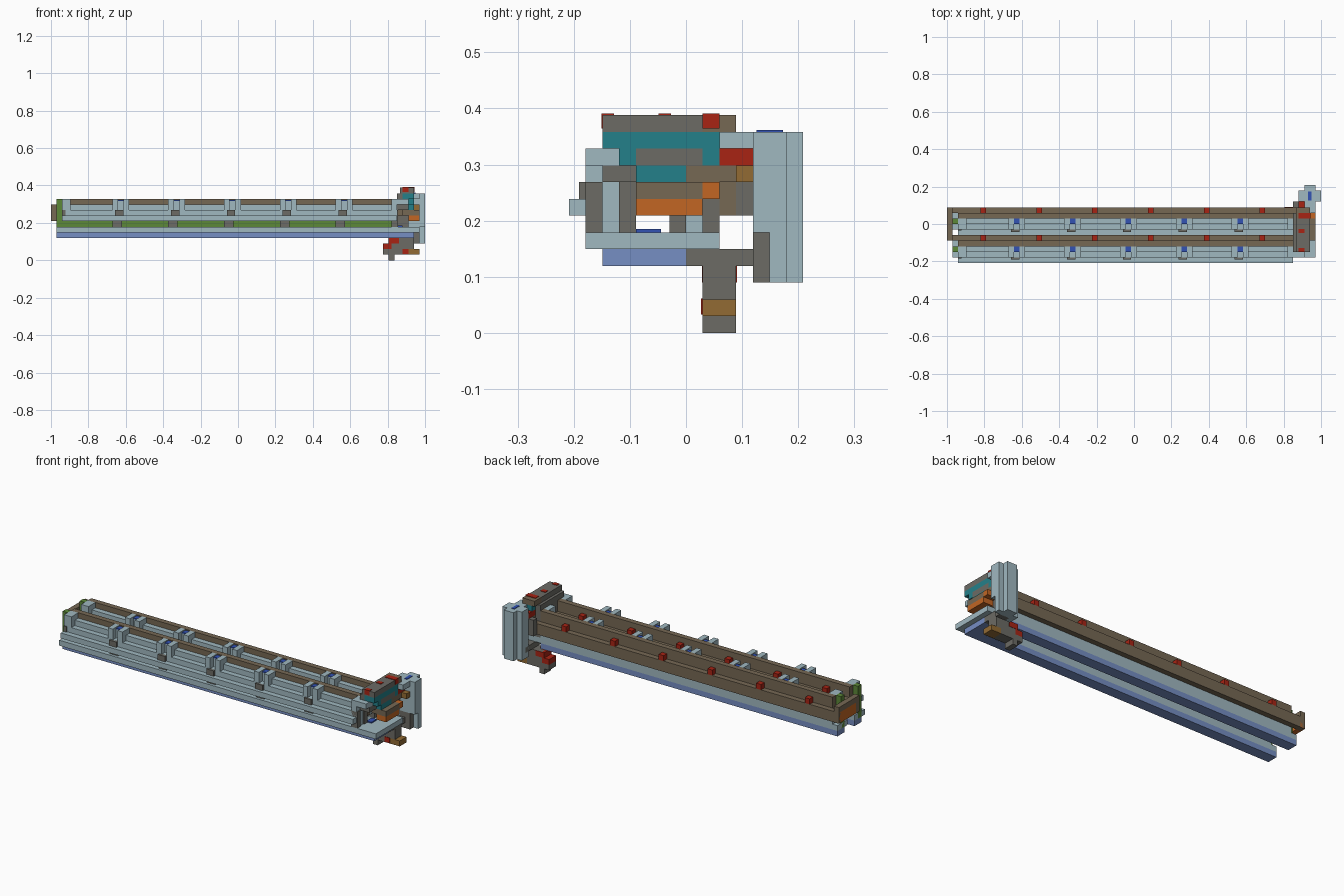
import bpy, bmesh

cube = bpy.data.objects.get("Cube")
if cube:
    bpy.data.objects.remove(cube)

U = 2 / 67  # one grid block; the model is 67 x 14 x 13 blocks


def make_mat(name, rgb):
    lin = [((c / 255 + 0.055) / 1.055) ** 2.4 for c in rgb] + [1]
    m = bpy.data.materials.new(name)
    m.use_nodes = True
    m.diffuse_color = lin
    m.node_tree.nodes["Principled BSDF"].inputs["Base Color"].default_value = lin
    return m


LIGHT = make_mat("pale_blue_grey", (160, 184, 192))
BROWN = make_mat("dull_brown", (118, 104, 84))
GREY = make_mat("warm_grey", (108, 107, 101))
RED = make_mat("deep_red", (168, 36, 20))
TEAL = make_mat("teal", (36, 128, 138))
ORANGE = make_mat("orange", (194, 102, 36))
OCHRE = make_mat("ochre", (146, 107, 52))
GREEN = make_mat("moss_green", (92, 136, 56))
VIOLET = make_mat("periwinkle", (118, 142, 196))
BLUE = make_mat("strong_blue", (50, 82, 180))


def place(x, y, z):
    return ((x - 33.5) * U, (y - 7) * U, z * U)


def finish(name, bm, mat):
    bmesh.ops.recalc_face_normals(bm, faces=bm.faces)
    me = bpy.data.meshes.new(name)
    bm.to_mesh(me)
    bm.free()
    me.materials.append(mat)
    ob = bpy.data.objects.new(name, me)
    bpy.context.collection.objects.link(ob)
    return ob


def box(name, mat, xs, ys, zs):
    """Block given as (low, high) ranges in grid blocks."""
    bm = bmesh.new()
    bmesh.ops.create_cube(bm, size=1)
    for v in bm.verts:
        v.co = place(*(r[0] if c < 0 else r[1] for c, r in zip(v.co, (xs, ys, zs))))
    return finish(name, bm, mat)


def extrude(name, mat, profile, xs, dy):
    """Side profile of (y, z) points swept along x."""
    bm = bmesh.new()
    face = bm.faces.new([bm.verts.new(place(xs[0], y + dy, z)) for y, z in profile])
    out = bmesh.ops.extrude_face_region(bm, geom=[face])
    verts = [g for g in out["geom"] if isinstance(g, bmesh.types.BMVert)]
    bmesh.ops.translate(bm, verts=verts, vec=((xs[1] - xs[0]) * U, 0, 0))
    return finish(name, bm, mat)


STEPS = [(1, 5), (4, 5), (4, 7), (3, 7), (3, 10), (2, 10), (2, 9), (1, 9),
         (1, 8), (0, 8), (0, 7), (2, 7), (2, 6), (1, 6)]
BEAM = [(3, 7), (5, 7), (5, 9), (4, 9), (4, 11), (3, 11)]

# Two matching stepped rails with their backing beams
for side, d in (("front", 0), ("rear", 5)):
    extrude(side + "_rail", LIGHT, STEPS, (2, 62), d)
    extrude(side + "_beam", BROWN, BEAM, (2, 62), d)
    box(side + "_beam_tip", BROWN, (0, 2), (4 + d, 5 + d), (7, 9))
    box(side + "_keel", VIOLET, (1, 62), (2 + d, 4 + d), (4, 5))
    box(side + "_rail_foot", LIGHT, (1, 2), (1 + d, 4 + d), (5, 6))
    box(side + "_green_strip", GREEN, (2, 62), (1.8 + d, 2 + d), (6, 7))
    box(side + "_end_post", GREEN, (1, 2), (2 + d, 3 + d), (5, 11))
    # Clips along the rail, each a pair of posts around a blue pin
    for k in range(5):
        x = 11 + 10 * k
        for px in (x, x + 2):
            box(side + "_clip_post", LIGHT, (px, px + 1), (1 + d, 3 + d), (9, 11))
        box(side + "_clip_back", LIGHT, (x, x + 3), (2 + d, 3 + d), (10, 10.6))
        box(side + "_clip_pin", BLUE, (x + 1, x + 2), (2 + d, 3 + d), (10.6, 10.8))
        box(side + "_clip_block", GREY, (x + .5, x + 2), (.6 + d, 1.2 + d), (8, 9))
        box(side + "_strip_joint", GREY, (x, x + 1.7), (1.5 + d, 1.9 + d), (6, 7))
    # Half clips at both ends
    box(side + "_left_clip", LIGHT, (2, 3.5), (1 + d, 3 + d), (9, 11))
    box(side + "_left_block", GREY, (2, 2.6), (.8 + d, 2 + d), (8, 9))
    box(side + "_right_clip", LIGHT, (61, 62), (1 + d, 3 + d), (9, 11))
    box(side + "_right_block", GREY, (61, 62.2), (1 + d, 2 + d), (6, 9))
    box(side + "_right_inner_block", GREY, (61, 62.2), (3 + d, 4 + d), (6, 9))
    # Red studs on the beam ledge
    for k in range(6):
        x = 6 + 10 * k
        box(side + "_stud", RED, (x, x + 1), (4 + d, 5 + d), (9, 10))

box("beam_patch", GREY, (54, 61), (5, 5.4), (7, 8))

# Cross bar joining the beams at the far end
box("cross_bar_top", BROWN, (0, 1), (4, 10), (9, 10))
box("cross_bar_base", ORANGE, (0, 1), (4, 10), (7, 9))

# Platform under the head
box("platform", LIGHT, (62, 66), (1, 9), (5, 6))
box("platform_keel", VIOLET, (62, 65), (2, 7), (4, 5))
box("platform_spot", BLUE, (62, 63), (4, 5.5), (6, 6.2))
box("cross_strut", GREY, (63, 65), (6, 12), (4, 5))
box("strut_end", GREY, (64, 66), (11, 12), (3, 6))

# Upright column with side wings
box("column_core", LIGHT, (64, 66), (12, 14), (3, 12))
box("column_front", LIGHT, (64, 66), (11, 12), (6, 12))
box("column_left_wing", LIGHT, (66, 67), (12, 13), (3, 12))
box("column_left_lip", LIGHT, (66, 67), (11, 12), (6, 12))
box("column_right_wing", LIGHT, (63, 64), (11, 13), (3, 12))
box("column_spot", BLUE, (64.7, 65.3), (11.2, 12.8), (12, 12.1))
box("column_link", LIGHT, (64, 66), (9, 11), (11, 12))

# Head on top of the platform
box("head_cap", GREY, (62.5, 65), (2, 8), (12, 13))
box("head_cap_end", BROWN, (62.5, 65), (8, 10), (12, 13))
for y in (2, 5.4):
    box("head_cap_stud", RED, (63, 64), (y - .05, y + .7), (12.2, 13.1))
box("head_cap_side_stud", RED, (63, 65.1), (8, 9), (12.2, 13.1))
box("head_band", TEAL, (63, 65), (2, 10), (11, 12))
box("head_front_plate", GREY, (62, 63), (2, 9), (9, 12))
box("head_core", GREY, (63, 65), (4, 8), (10, 11))
box("head_core_front", TEAL, (63, 65), (3, 4), (10, 11))
box("head_core_rear", TEAL, (63, 65), (8, 9), (10, 11))
box("head_front_clip", LIGHT, (62, 64), (1, 3), (10, 11))
box("head_front_block", GREY, (62, 64), (2, 4), (9, 10))
box("head_red_bar", RED, (63, 65), (9, 11), (10, 11))
box("head_lower", TEAL, (63, 65), (4, 7), (9, 10))
box("head_lower_rear", BROWN, (63, 65), (7, 10), (9, 10))
box("head_ochre_bar", OCHRE, (64, 66), (10, 12), (9, 10))
box("head_base", BROWN, (63, 66), (4, 8), (8, 9))
box("head_base_rear", ORANGE, (63, 66), (8, 9), (8, 9))
box("head_tray", ORANGE, (64, 66), (4, 8), (7, 8))
box("head_rear_brown", BROWN, (62, 64), (9, 10), (7, 9))
box("head_rear_grey", GREY, (62, 64), (10, 11), (7, 10))
box("head_leg", GREY, (62, 64), (8, 9), (6, 8))

# Hanging bracket below
box("bracket_body", GREY, (61, 65), (8, 10), (2, 4))
box("bracket_arm", GREY, (59.5, 64), (8, 10), (1, 2))
box("bracket_toe", GREY, (60.5, 61.5), (8, 10), (0, 1))
box("bracket_ochre", OCHRE, (64, 66), (8, 10), (1, 2))
box("bracket_stud", RED, (63, 64), (7.9, 8.5), (1.1, 2.05))
box("bracket_upper_red", RED, (60.5, 62.3), (7.95, 10.05), (3, 4))
box("bracket_lower_red", RED, (59.5, 61), (8, 10), (2, 3))
